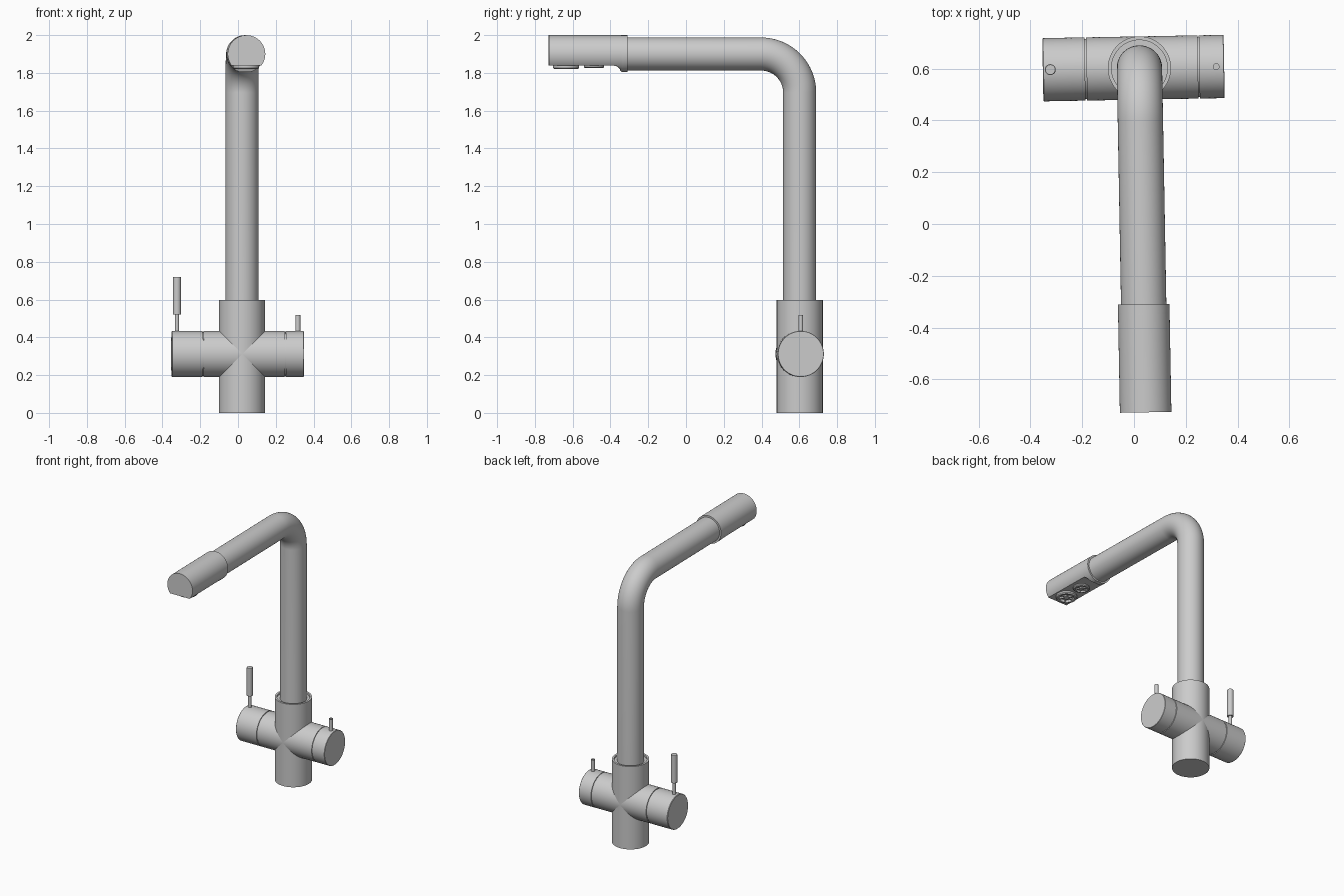
import bpy, bmesh, math
from mathutils import Vector, Matrix

cube = bpy.data.objects.get("Cube")
if cube:
    bpy.data.objects.remove(cube, do_unlink=True)

# The tap axis is the local origin; the whole tap is turned slightly about it
PLACE = Matrix.Translation((0.021, 0.602, 0)) @ Matrix.Rotation(0.018, 4, 'Z')
SEG = 64

metal = bpy.data.materials.new("brushed_grey_metal")
metal.use_nodes = True
GREY = (0.6, 0.6, 0.6, 1)
metal.diffuse_color = GREY
metal.node_tree.nodes["Principled BSDF"].inputs["Base Color"].default_value = GREY


def finish(name, bm):
    bmesh.ops.recalc_face_normals(bm, faces=bm.faces)
    mesh = bpy.data.meshes.new(name)
    bm.to_mesh(mesh)
    bm.free()
    mesh.materials.append(metal)
    ob = bpy.data.objects.new(name, mesh)
    bpy.context.collection.objects.link(ob)
    ob.matrix_world = PLACE
    bpy.ops.object.select_all(action='DESELECT')
    ob.select_set(True)
    bpy.context.view_layer.objects.active = ob
    bpy.ops.object.shade_smooth_by_angle(angle=math.radians(30))
    return ob


def loft(name, rings):
    """Skin closed rings of points and cap both ends."""
    bm = bmesh.new()
    loops = [[bm.verts.new(p) for p in ring] for ring in rings]
    n = len(loops[0])
    for a, b in zip(loops, loops[1:]):
        for i in range(n):
            j = (i + 1) % n
            bm.faces.new((a[i], a[j], b[j], b[i]))
    bm.faces.new(loops[0])
    bm.faces.new(loops[-1])
    return finish(name, bm)


def circle(centre, u, v, r, seg=SEG):
    steps = [math.tau * i / seg for i in range(seg)]
    return [Vector(centre) + r * (math.cos(t) * u + math.sin(t) * v) for t in steps]


X, Y, Z = Vector((1, 0, 0)), Vector((0, 1, 0)), Vector((0, 0, 1))


def lathe(name, profile, axis=Z, base=(0, 0, 0), seg=SEG):
    """Turn (radius, distance) pairs about an axis."""
    u, v = (Y, Z) if axis == X else (X, Y)
    return loft(name, [circle(Vector(base) + axis * d, u, v, r, seg) for r, d in profile])


# Upright body with a recessed rim around the pipe
lathe("body", [(0.122, 0), (0.122, 0.598), (0.108, 0.598), (0.108, 0.585), (0.08, 0.585)])

# Cross barrel, its two turning knobs and the necks in the seams
R, ZC = 0.122, (0, 0, 0.312)
lathe("cross_barrel", [(R, -0.204), (R, 0.226)], X, ZC)
lathe("mixer_knob", [(R - 0.003, -0.373), (R, -0.370), (R, -0.210)], X, ZC)
lathe("filter_knob", [(R, 0.231), (R, 0.325), (R - 0.002, 0.327)], X, ZC)
lathe("mixer_neck", [(R - 0.006, -0.215), (R - 0.006, -0.200)], X, ZC)
lathe("filter_neck", [(R - 0.006, 0.220), (R - 0.006, 0.236)], X, ZC)

# Levers
lathe("mixer_lever", [(0.011, 0.40), (0.011, 0.52), (0.021, 0.52), (0.021, 0.717), (0.019, 0.72)],
      base=(-0.344, 0, 0), seg=32)
lathe("filter_lever", [(0.013, 0.40), (0.013, 0.517), (0.009, 0.517), (0.009, 0.512)],
      base=(0.296, 0, 0), seg=32)

# Bent pipe: upright, quarter bend, horizontal arm
PIPE, BEND, TOP = 0.0875, 0.205, 1.9
path = [((0, 0, 0.57), 0)]
for i in range(25):
    a = math.pi / 2 * i / 24
    path.append(((0, -BEND + BEND * math.cos(a), TOP - BEND + BEND * math.sin(a)), a))
path.append(((0, -0.93, TOP), math.pi / 2))
loft("pipe", [circle(p, X, Vector((0, math.cos(a), math.sin(a))), PIPE) for p, a in path])

# Spray head: round at the joint, sweeping into a flat underside
HEAD, FLAT = 0.0995, -0.062


def head_ring(y, floor):
    start = math.asin(floor / HEAD)
    span = math.pi - 2 * start
    angles = [start + span * i / (SEG - 1) for i in range(SEG)]
    return [(HEAD * math.cos(t), y, TOP + HEAD * math.sin(t)) for t in angles]


sections = [(-0.912, -0.096), (-0.942, -0.096)]
for i in range(1, 9):
    a = math.pi / 2 * i / 8
    sections.append((-0.982 + 0.034 * math.cos(a), -0.096 + (FLAT + 0.096) * math.sin(a)))
sections += [(-1.326, FLAT), (-1.329, FLAT)]
loft("spray_head", [head_ring(y, f) for y, f in sections])


# Outlets under the head, each a rim with a hub and spokes
def outlet(label, y, r, drop):
    base = (0, y, TOP + FLAT)
    lathe(label + "_outlet", [(r, 0.01), (r, -drop * 0.6), (r - 0.006, -drop), (r * 0.72, -drop),
                              (r * 0.68, -0.002), (r * 0.3, -0.002), (r * 0.28, -drop * 0.8)],
          base=base, seg=48)
    bm = bmesh.new()
    for k in range(3):
        m = (Matrix.Translation((0, y, TOP + FLAT - drop * 0.35))
             @ Matrix.Rotation(math.pi * k / 3, 4, 'Z')
             @ Matrix.Diagonal((r * 1.42, r * 0.14, drop * 0.7, 1)))
        bmesh.ops.create_cube(bm, size=1, matrix=m)
    finish(label + "_outlet_spokes", bm)


outlet("main", -1.237, 0.069, 0.018)
outlet("filter", -1.089, 0.054, 0.013)
